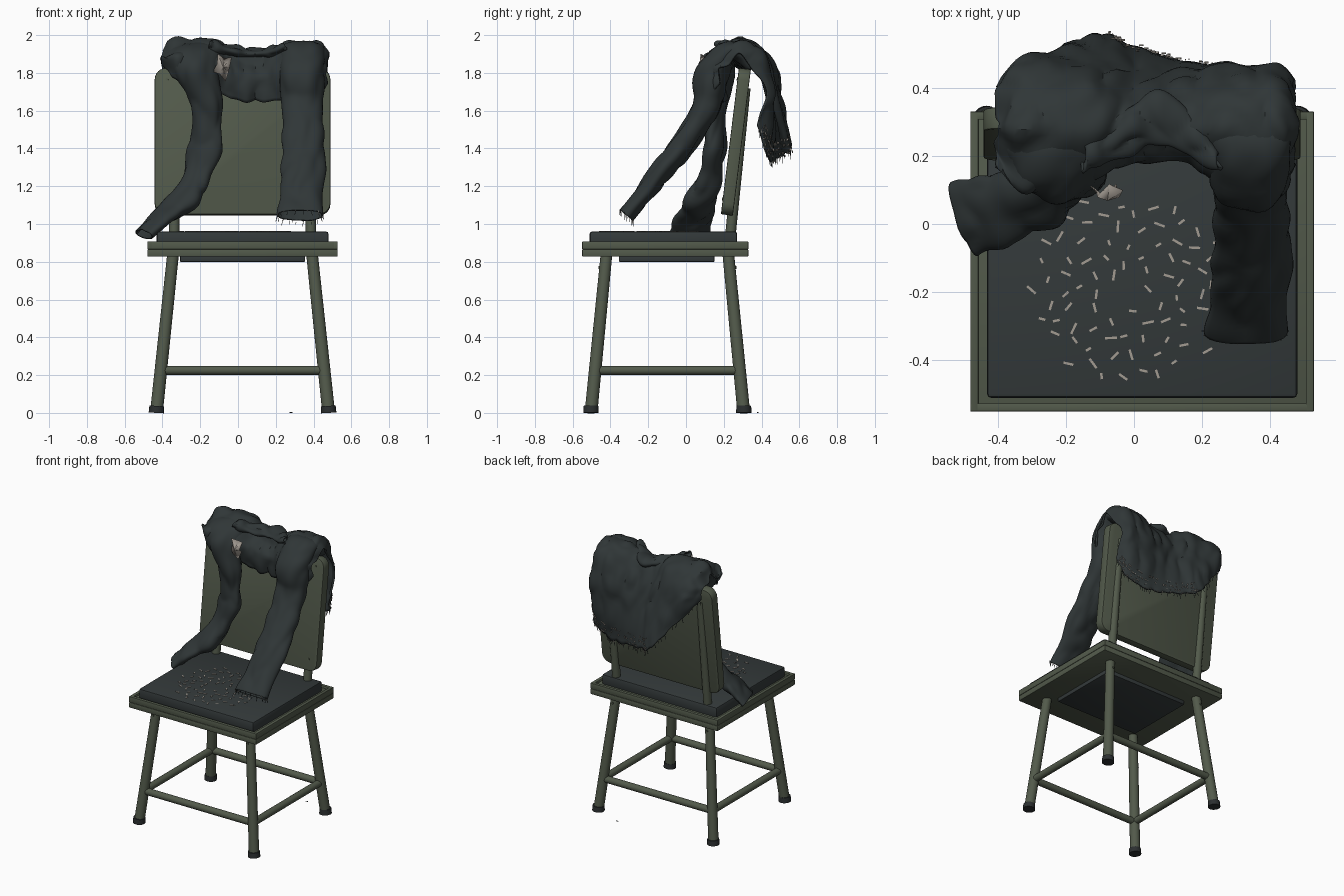
import bpy, bmesh, math, random
from mathutils import Vector, Matrix, noise

random.seed(4)
cube = bpy.data.objects.get("Cube")
if cube:
    bpy.data.objects.remove(cube, do_unlink=True)


def material(name, rgb):
    m = bpy.data.materials.new(name)
    m.use_nodes = True
    m.diffuse_color = (*rgb, 1)
    bsdf = m.node_tree.nodes["Principled BSDF"]
    bsdf.inputs["Base Color"].default_value = (*rgb, 1)
    bsdf.inputs["Roughness"].default_value = 0.8
    return m


OLIVE = material("olive paint", (0.085, 0.102, 0.070))
PAD = material("dark grey vinyl", (0.034, 0.042, 0.043))
CLOTH = material("charcoal cloth", (0.029, 0.037, 0.038))
RUBBER = material("black rubber", (0.024, 0.028, 0.029))
BEIGE = material("beige thread", (0.36, 0.325, 0.285))


def finish(name, bm, mat, angle=35):
    bmesh.ops.recalc_face_normals(bm, faces=bm.faces)
    me = bpy.data.meshes.new(name)
    bm.to_mesh(me)
    bm.free()
    me.materials.append(mat)
    me.shade_smooth()
    me.set_sharp_from_angle(angle=math.radians(angle))
    ob = bpy.data.objects.new(name, me)
    bpy.context.collection.objects.link(ob)
    return ob


def box(name, lo, hi, mat, bevel=0.005):
    lo, hi = Vector(lo), Vector(hi)
    bm = bmesh.new()
    bmesh.ops.create_cube(bm, size=1, matrix=Matrix.Translation((lo + hi) / 2) @ Matrix.Diagonal((*(hi - lo), 1)))
    bmesh.ops.bevel(bm, geom=bm.edges[:], offset=bevel, segments=2, affect='EDGES', profile=0.5)
    return finish(name, bm, mat)


def rod(name, p, q, r, mat, sides=20, r2=None):
    p, q = Vector(p), Vector(q)
    d = q - p
    bm = bmesh.new()
    bmesh.ops.create_cone(bm, cap_ends=True, segments=sides, radius1=r, radius2=r2 or r, depth=d.length,
                          matrix=Matrix.Translation((p + q) / 2) @ d.to_track_quat('Z', 'Y').to_matrix().to_4x4())
    return finish(name, bm, mat)


def spline(rows, steps):
    """Catmull-Rom resampling of equal-length tuples."""
    pad = [rows[0], *rows, rows[-1]]
    out = []
    for a, b, c, d in zip(pad, pad[1:], pad[2:], pad[3:]):
        for k in range(steps):
            t = k / steps
            out.append([0.5 * (2 * q + (r - p) * t + (2 * p - 5 * q + 4 * r - s) * t * t
                               + (3 * q - p - 3 * r + s) * t ** 3) for p, q, r, s in zip(a, b, c, d)])
    return out + [list(rows[-1])]


def crease(p, amount):
    """Soft bulges with long downward folds, like crumpled fabric."""
    fold = Vector((p.x * 11, p.y * 9, p.z * 5)) + Vector((3, 1, 2))
    return amount * (0.6 * noise.noise(p * 5) + 1.1 * abs(noise.noise(fold)) - 0.25)


def skin(bm, rings, closed):
    n = len(rings[0])
    for a, b in zip(rings, rings[1:]):
        for i in range(n if closed else n - 1):
            j = (i + 1) % n
            bm.faces.new((a[i], a[j], b[j], b[i]))


def thicken(ob, amount, offset):
    mod = ob.modifiers.new("fabric thickness", 'SOLIDIFY')
    mod.thickness, mod.offset = amount, offset


def cloth_tube(name, rows, amount):
    """Rows: x, y, z, half width, half thickness, heading of the width in degrees."""
    bm, pts, rings = bmesh.new(), spline(rows, 8), []
    for i, (x, y, z, a, b, ang) in enumerate(pts):
        t = Vector(pts[min(i + 1, len(pts) - 1)][:3]) - Vector(pts[max(i - 1, 0)][:3])
        w = Vector((math.cos(math.radians(ang)), math.sin(math.radians(ang)), 0))
        n = t.cross(w).normalized()
        ring = []
        for k in range(36):
            f = math.tau * k / 36
            out = w * math.cos(f) * a + n * math.sin(f) * b
            p = Vector((x, y, z)) + out
            ring.append(bm.verts.new(p + out.normalized() * crease(p, amount)))
        rings.append(ring)
    skin(bm, rings, True)
    hem = [v.co.copy() for v in rings[-1]]
    thicken(finish(name, bm, CLOTH, 32), 0.008, -1)
    return hem


def flecks(name, spots, mat, width=0.004):
    """Small thin strips: centre, direction, length."""
    bm = bmesh.new()
    for c, d, length in spots:
        rot = Vector(d).to_track_quat('X', 'Z').to_matrix().to_4x4()
        bmesh.ops.create_cube(bm, size=1, matrix=Matrix.Translation(c) @ rot @ Matrix.Diagonal((length, width, 0.003, 1)))
    finish(name, bm, mat)


# Seat: stepped metal tray, cushion and underside pad
CX = 0.024
box("seat_frame_lower", (CX - 0.504, -0.55, 0.827), (CX + 0.504, 0.33, 0.866), OLIVE)
box("seat_frame_core", (CX - 0.485, -0.53, 0.85), (CX + 0.485, 0.31, 0.892), OLIVE)
for s, side in ((-1, "right"), (1, "left")):
    xs = sorted((CX + s * 0.504, CX + s * 0.48))
    box(f"seat_rim_{side}", (xs[0], -0.55, 0.866), (xs[1], 0.33, 0.907), OLIVE, 0.003)
for y, side in ((-0.55, "front"), (0.306, "back")):
    box(f"seat_rim_{side}", (CX - 0.504, y, 0.866), (CX + 0.504, y + 0.024, 0.907), OLIVE, 0.003)
box("seat_cushion", (CX - 0.455, -0.51, 0.88), (CX + 0.455, 0.27, 0.96), PAD, 0.012)
box("underside_pad", (CX - 0.33, -0.355, 0.80), (CX + 0.33, 0.15, 0.835), PAD, 0.002)

# Splayed legs, rubber feet and screws
def leg_point(sx, back, z):
    t = z / 0.84
    y = 0.306 - 0.082 * t if back else -0.503 + 0.082 * t
    return Vector((CX + sx * (0.456 - 0.088 * t), y, z))

for sx, side in ((-1, "right"), (1, "left")):
    for back in (False, True):
        label = f"{'back' if back else 'front'}_{side}"
        rod(f"leg_{label}", leg_point(sx, back, 0.02), leg_point(sx, back, 0.84), 0.034, OLIVE, 20, 0.031)
        foot = leg_point(sx, back, 0)
        rod(f"foot_{label}", foot, foot + Vector((-sx * 0.002, 0, 0.037)), 0.041, RUBBER, 20, 0.039)
        screw = leg_point(sx, back, 0.77)
        out = Vector((0, 1 if back else -1, 0))
        rod(f"leg_screw_{label}", screw, screw + out * 0.036, 0.007, OLIVE, 8)

# Stretchers between the legs
corners = [leg_point(*c, 0.225) for c in ((-1, False), (1, False), (1, True), (-1, True))]
for i, side in enumerate(("front", "left", "back", "right")):
    rod(f"stretcher_{side}", corners[i], corners[(i + 1) % 4], 0.024, OLIVE, 16)

# Leaning backrest with rounded corners
bm = bmesh.new()
bmesh.ops.create_cube(bm, size=1, matrix=Matrix.Diagonal((0.93, 0.064, 0.78, 1)))
bmesh.ops.bevel(bm, geom=[e for e in bm.edges if abs(e.verts[0].co.y - e.verts[1].co.y) > 0.01],
                offset=0.06, segments=6, affect='EDGES', profile=0.5)
bmesh.ops.bevel(bm, geom=[e for e in bm.edges if e.calc_face_angle(0) > 1],
                offset=0.006, segments=2, affect='EDGES', profile=0.5)
lean = Matrix.Translation((CX, 0.264, 1.435)) @ Matrix.Rotation(math.radians(-7), 4, 'X')
bm.transform(lean)
finish("backrest_panel", bm, OLIVE)
for sx, side in ((-1, "right"), (1, "left")):
    x = CX + sx * 0.362
    rod(f"back_post_{side}", (x, 0.228, 0.87), (x, 0.314, 1.72), 0.028, OLIVE)
    for h, level in ((-0.31, "lower"), (0.33, "upper")):
        local = Vector((sx * 0.4, -0.03, h))
        rod(f"panel_screw_{level}_{side}", lean @ local, lean @ (local - Vector((0, 0.006, 0))), 0.008, OLIVE, 8)

# Jacket body: x, front y, front hem z, top z, back y, hem y, hem z
columns = [
    (-0.40, 0.17, 1.85, 1.92, 0.38, 0.40, 1.78),
    (-0.32, 0.11, 1.76, 1.97, 0.46, 0.47, 1.67),
    (-0.12, 0.15, 1.70, 1.97, 0.47, 0.55, 1.43),
    (0.00, 0.18, 1.66, 1.92, 0.43, 0.52, 1.37),
    (0.15, 0.17, 1.65, 1.92, 0.44, 0.47, 1.35),
    (0.30, 0.10, 1.66, 1.97, 0.46, 0.44, 1.35),
    (0.42, 0.11, 1.68, 1.96, 0.46, 0.42, 1.39),
    (0.47, 0.16, 1.74, 1.91, 0.40, 0.38, 1.52),
]
bm, strips = bmesh.new(), []
for x, fy, fz, tz, by, hy, hz in spline(columns, 10):
    drop = tz - 0.45 * min(0.5, tz - hz)
    profile = [(fy + 0.03, fz), (fy, (fz + tz) / 2), (fy + 0.06, tz - 0.06), (0.28, tz), (by - 0.07, tz - 0.05),
               (by, drop), ((by + hy) / 2 + 0.01, (drop + hz) / 2), (hy, hz)]
    strip = []
    for y, z in spline(profile, 6):
        p = Vector((x, y, z))
        out = Vector((0, y - 0.3, z - 1.72)).normalized()
        strip.append(bm.verts.new(p + out * crease(p, 0.035) + Vector((crease(p.zxy, 0.02), 0, 0))))
    strips.append(strip)
skin(bm, strips, False)
back_hem = [s[-1].co.copy() for s in strips]
back_low = [v.co.copy() for s in strips[24:-3] for v in s[-4:]]
thicken(finish("jacket_body", bm, CLOTH, 32), 0.012, 0)

# Rolled collar, its ends standing up as lapels
cloth_tube("collar", [
    (-0.15, 0.19, 1.95, 0.035, 0.025, 90), (-0.06, 0.25, 1.92, 0.07, 0.03, 90), (0.06, 0.30, 1.90, 0.08, 0.03, 90),
    (0.17, 0.25, 1.91, 0.07, 0.03, 90), (0.25, 0.18, 1.94, 0.035, 0.025, 90)], 0.04)

# Sleeves falling from the shoulders
cloth_tube("right_sleeve", [
    (-0.18, 0.36, 1.84, 0.13, 0.05, 0), (-0.23, 0.25, 1.90, 0.15, 0.06, 0),
    (-0.23, 0.16, 1.82, 0.115, 0.09, 0), (-0.175, 0.15, 1.65, 0.09, 0.07, -10),
    (-0.165, 0.155, 1.50, 0.08, 0.05, -20), (-0.18, 0.15, 1.38, 0.095, 0.05, -20),
    (-0.225, 0.12, 1.23, 0.085, 0.06, -35), (-0.32, 0.07, 1.10, 0.10, 0.055, -55),
    (-0.42, 0.04, 1.02, 0.112, 0.042, -65), (-0.50, 0.02, 0.945, 0.115, 0.032, -70)], 0.028)
cuff = cloth_tube("left_sleeve", [
    (0.32, 0.36, 1.84, 0.12, 0.05, 0), (0.34, 0.24, 1.92, 0.12, 0.055, 0),
    (0.34, 0.14, 1.80, 0.12, 0.085, 0), (0.34, 0.115, 1.64, 0.11, 0.075, 0),
    (0.345, -0.005, 1.44, 0.107, 0.065, 0), (0.345, -0.12, 1.29, 0.112, 0.058, 0),
    (0.33, -0.23, 1.15, 0.118, 0.052, 0), (0.325, -0.315, 1.045, 0.12, 0.048, 0)], 0.024)

# Frayed hems and worn threads
down = Vector((0, 0.1, -1))

def fringe(points, length):
    return [(p + down * length * 0.3, (random.uniform(-0.4, 0.4), 0, -1), random.uniform(0.3, 1) * length)
            for p in points]

flecks("hem_fringe", fringe(random.sample(back_hem, 30) + cuff[::2], 0.045), CLOTH, 0.002)
flecks("pale_fringe", fringe(cuff[1::3] + back_hem[26::3], 0.022), BEIGE, 0.002)
flecks("worn_threads", [(p + Vector((0, 0.011, 0)), (random.uniform(-1, 1), 0, 0.6), 0.014)
                        for p in random.sample(back_low, 80)], BEIGE, 0.005)

# Torn beige lining at the collar
bm = bmesh.new()
hub = bm.verts.new((-0.078, 0.07, 1.83))
tips = []
for k in range(9):
    f, r = math.tau * k / 9, 0.078 if k % 2 else 0.045
    tips.append(bm.verts.new((-0.078 + 0.75 * r * math.cos(f), 0.08 + 0.018 * (k % 3), 1.832 + r * math.sin(f))))
for k in range(9):
    bm.faces.new((hub, tips[k], tips[(k + 1) % 9]))
thicken(finish("torn_lining", bm, BEIGE, 20), 0.004, 0)

# Loose threads scattered evenly on the cushion and one on the floor
spots = []
for i in range(85):
    f, r = i * 2.4, 0.305 * math.sqrt((i + 3) / 88) + random.uniform(-0.02, 0.02)
    g = random.uniform(0, math.pi)
    spots.append(((r * math.cos(f) - 0.01, -0.19 + 0.9 * r * math.sin(f), 0.962),
                  (math.cos(g), math.sin(g), 0), random.uniform(0.016, 0.036)))
flecks("loose_threads", spots, BEIGE, 0.007)
flecks("floor_threads", [((0.28, 0.38, 0.002), (1, 0.4, 0), 0.015)], CLOTH, 0.003)
